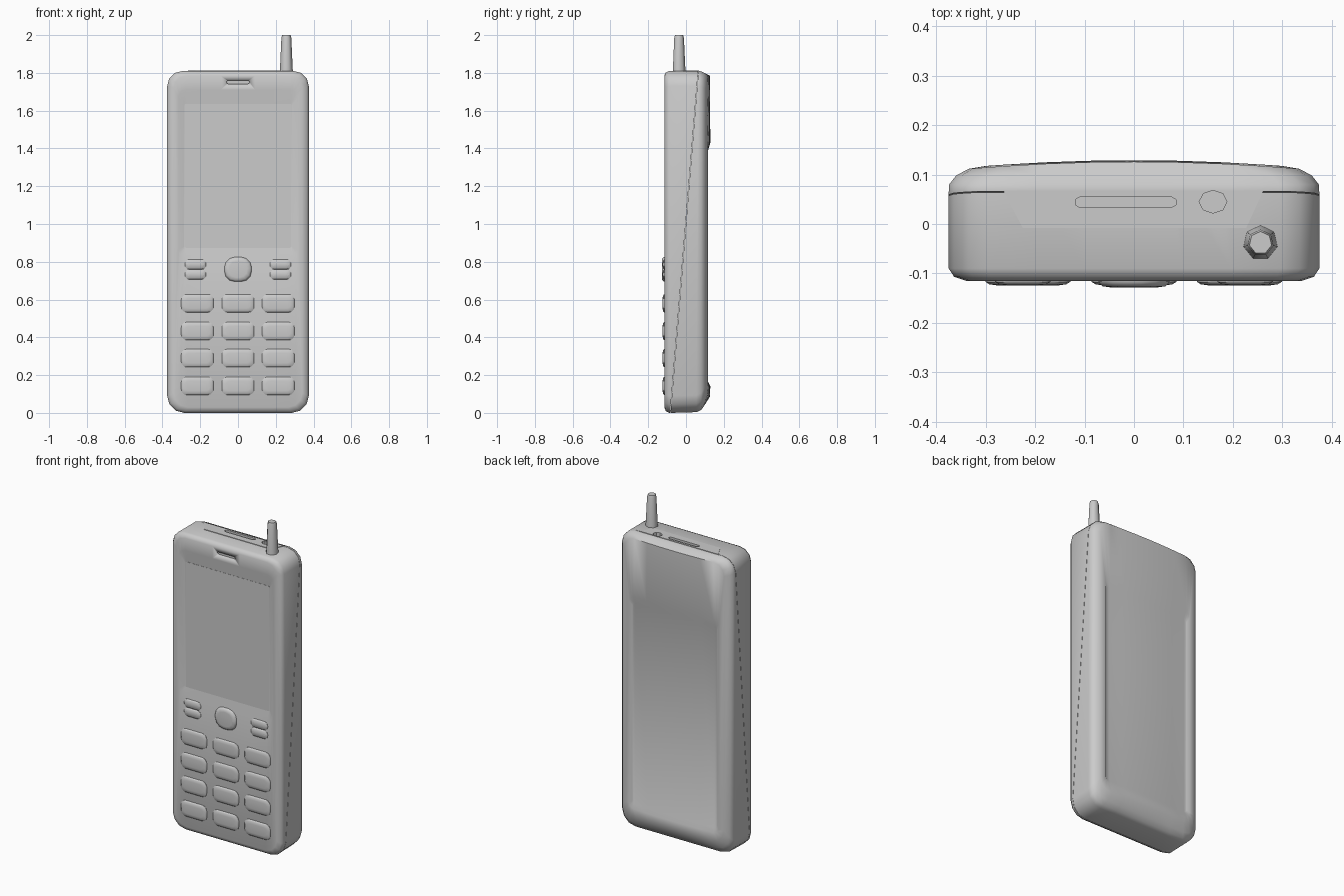
import bpy, bmesh, math

if "Cube" in bpy.data.objects:
    bpy.data.objects.remove(bpy.data.objects["Cube"])


def make(name, bm, angle=35):
    bmesh.ops.recalc_face_normals(bm, faces=bm.faces)
    me = bpy.data.meshes.new(name)
    bm.to_mesh(me)
    bm.free()
    ob = bpy.data.objects.new(name, me)
    bpy.context.collection.objects.link(ob)
    bpy.ops.object.select_all(action='DESELECT')
    ob.select_set(True)
    bpy.context.view_layer.objects.active = ob
    if angle:
        bpy.ops.object.shade_smooth_by_angle(angle=math.radians(angle))
    return ob


def outline(hw, z0, z1, rb, rt, cx=0, seg=3, mid=5):
    """Rounded rectangle in x/z: lower half left to right, upper half back."""
    def half(z, r, s):
        pts = []
        for side in (-1, 1):
            for i in range(seg + 1):
                t = math.pi / 2 * i / seg
                a = t if side < 0 else math.pi / 2 - t
                pts.append((cx + side * (hw - r + r * math.cos(a)), z + s * r * (1 - math.sin(a))))
            if side < 0:
                w = hw - r
                pts += [(cx - w + 2 * w * k / (mid + 1), z) for k in range(1, mid + 1)]
        return pts
    return half(z0, rb, 1) + half(z1, rt, -1)[::-1]


def loft(name, rings, angle=35):
    """Rings are (outline, y), where y is a number or a function of x and z."""
    bm = bmesh.new()
    loops = [[bm.verts.new((x, y(x, z) if callable(y) else y, z)) for x, z in pts]
             for pts, y in rings]
    n = len(loops[0])
    for a, b in zip(loops, loops[1:]):
        for i in range(n):
            j = (i + 1) % n
            bm.faces.new((a[i], a[j], b[j], b[i]))
    for lp in (loops[0], loops[-1]):
        for i in range(n // 2 - 1):
            bm.faces.new((lp[i], lp[i + 1], lp[n - 2 - i], lp[n - 1 - i]))
    return make(name, bm, angle)


def prism(name, pts, z0, z1):
    bm = bmesh.new()
    f = bm.faces.new([bm.verts.new((x, y, z0)) for x, y in pts])
    ext = bmesh.ops.extrude_face_region(bm, geom=[f])
    for v in ext['geom']:
        if isinstance(v, bmesh.types.BMVert):
            v.co.z = z1
    return make(name, bm, 0)


def seam(offset):
    return lambda x, z: -0.083 + z * 0.148 / 1.81 + offset


# Front shell with sunken screen bay
front = loft("front_shell", [
    (outline(.375, 0, 1.81, .09, .08), seam(-.001)),
    (outline(.375, 0, 1.81, .09, .08), -.090),
    (outline(.364, .010, 1.802, .085, .075), -.107),
    (outline(.340, .030, 1.785, .075, .065), -.115),
    (outline(.315, .820, 1.710, .04, .04), -.115),
    (outline(.287, .870, 1.640, .01, .01), -.101)], 40)
loft("screen", [(outline(.283, .874, 1.636, .008, .008), -.099),
                (outline(.283, .874, 1.636, .008, .008), -.102)])


# Back shell, gently bulged with a shallow sunken panel
def bulge(offset):
    return lambda x, z: .115 + .014 * (1 - (x / .33) ** 2) + offset


back = loft("back_shell", [
    (outline(.375, 0, 1.81, .09, .08), seam(.001)),
    (outline(.375, .004, 1.81, .09, .08), lambda x, z: max(.055, seam(.006)(x, z))),
    (outline(.374, .015, 1.808, .09, .08), .080),
    (outline(.360, .040, 1.800, .09, .08), .098),
    (outline(.335, .085, 1.785, .08, .07), bulge(-.003)),
    (outline(.300, .140, 1.430, .03, .03), bulge(0)),
    (outline(.286, .165, 1.390, .02, .02), bulge(-.012))], 45)

# Top tongue of the back shell
tongue = prism("top_tongue", [(-.265, .068), (-.225, -.008), (.227, -.008), (.262, .068)], 1.78, 1.813)


# Recesses: earpiece, top slot and socket
def slot_pts(cx, cy, hw, hh, seg=3):
    pts = []
    for s in (1, -1):
        for i in range(seg + 1):
            a = -math.pi / 2 + math.pi * i / seg
            pts.append((cx + s * (hw - hh + hh * math.cos(a)), cy + s * hh * math.sin(a)))
    return pts


socket = [(.16 + .028 * math.cos(math.pi * i / 4), .045 + .023 * math.sin(math.pi * i / 4)) for i in range(8)]
cut_top = [prism("slot_cutter", slot_pts(-.017, .044, .103, .011), 1.795, 1.85),
           prism("socket_cutter", socket, 1.785, 1.85)]
cut_ear = loft("earpiece_cutter", [(outline(.06, 1.742, 1.76, .008, .008), y) for y in (-.14, -.105)])
for body, cutters in ((front, cut_top + [cut_ear]), (back, cut_top), (tongue, cut_top)):
    for c in cutters:
        mod = body.modifiers.new("recess", 'BOOLEAN')
        mod.operation, mod.solver, mod.object = 'DIFFERENCE', 'EXACT', c
        c.hide_render = True
        c.display_type = 'WIRE'


# Keys
def key(name, cx, cz, hw, hh, r, top=-.124):
    def ring(d):
        return outline(hw - d, cz - hh + d, cz + hh - d, r - d * .5, r - d * .5, cx, 3, 1)
    return loft(name, [(ring(0), -.108), (ring(0), -.117),
                       (ring(.008), top + .002), (ring(.022), top)], 60)


for row, z in enumerate((.58, .433, .29, .143)):
    for col, x in enumerate((-.215, 0, .213)):
        key(f"key_{row}_{col}", x, z, .086, .048, .03)
for s, side in ((-1, "left"), (1, "right")):
    key(side + "_upper_key", s * .225, .786, .056, .026, .022)
    key(side + "_lower_key", s * .225, .733, .056, .026, .022)
key("centre_key", 0, .76, .072, .065, .055, -.128)

# Antenna
bm = bmesh.new()
rings = [[bm.verts.new((.256 + r * math.cos(a), -.038 + r * math.sin(a), z))
          for a in (math.pi / 2 + math.tau * i / 7 for i in range(7))]
         for z, r in ((1.79, .036), (1.985, .027), (2.0, .023))]
for a, b in zip(rings, rings[1:]):
    for i in range(7):
        bm.faces.new((a[i], a[(i + 1) % 7], b[(i + 1) % 7], b[i]))
bm.faces.new(rings[0])
bm.faces.new(rings[-1])
make("antenna", bm, 55)
